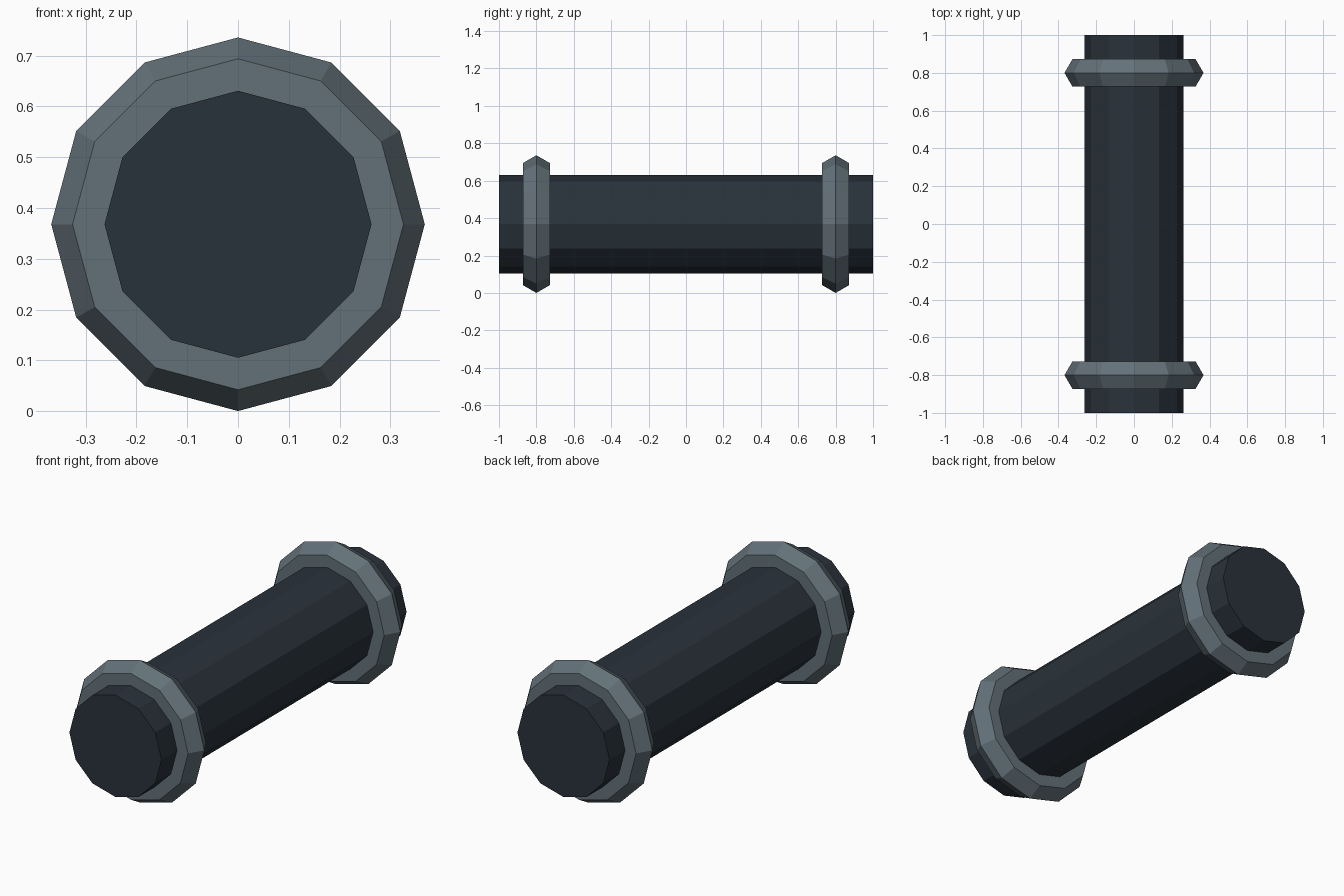
import bpy
from math import pi

if "Cube" in bpy.data.objects:
    bpy.data.objects.remove(bpy.data.objects["Cube"])

CENTRE_Z = 0.368
SIDES = 12


def material(name, color):
    m = bpy.data.materials.new(name)
    m.diffuse_color = color
    m.use_nodes = True
    m.node_tree.nodes["Principled BSDF"].inputs["Base Color"].default_value = m.diffuse_color
    return m


def finish(name, mat):
    ob = bpy.context.object
    ob.name = name
    ob.data.materials.append(mat)
    return ob


dark = material("dark_metal", (0.022, 0.032, 0.043, 1))
grey = material("grey_metal", (0.125, 0.165, 0.19, 1))

# Main pipe, capped, lying along y
bpy.ops.mesh.primitive_cylinder_add(vertices=SIDES, radius=0.263, depth=2,
                                    location=(0, 0, CENTRE_Z), rotation=(pi / 2, 0, 0))
finish("pipe", dark)

# Hexagonal-section collar near each end
for label, y in (("front", -0.8), ("back", 0.8)):
    bpy.ops.mesh.primitive_torus_add(major_segments=SIDES, minor_segments=6,
                                     major_radius=0.284, minor_radius=0.084,
                                     location=(0, y, CENTRE_Z), rotation=(pi / 2, 0, 0))
    ring = finish(label + "_collar", grey)
    for p in ring.data.polygons:
        p.use_smooth = False
